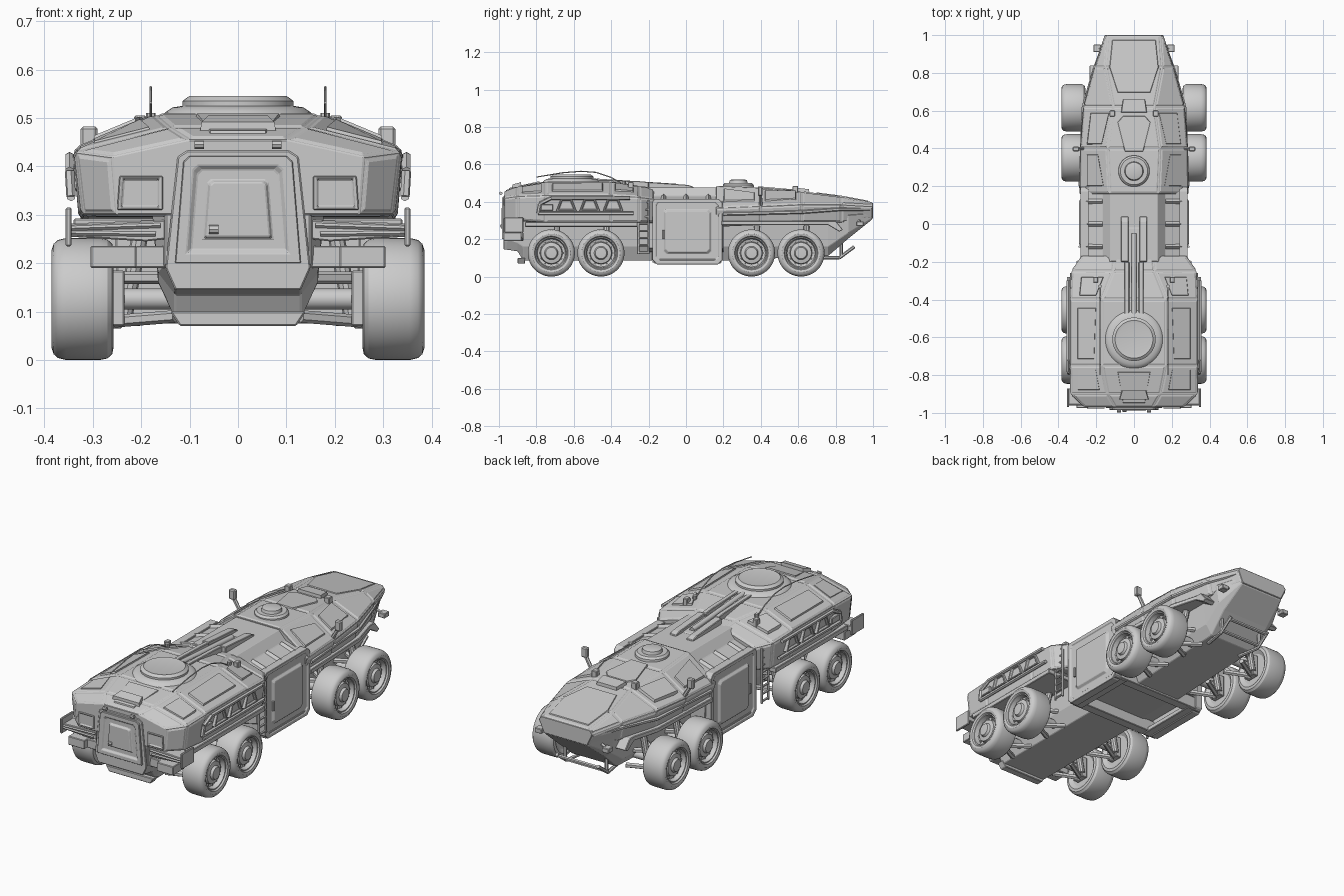
import bpy, bmesh, math
from mathutils import Vector, Matrix
from mathutils.bvhtree import BVHTree

if "Cube" in bpy.data.objects:
    bpy.data.objects.remove(bpy.data.objects["Cube"])

trees = []


def finish(name, bm, mirror=False, bevel=0.0, smooth=None):
    bmesh.ops.recalc_face_normals(bm, faces=bm.faces)
    me = bpy.data.meshes.new(name)
    bm.to_mesh(me)
    bm.free()
    ob = bpy.data.objects.new(name, me)
    bpy.context.collection.objects.link(ob)
    if smooth:
        bpy.ops.object.select_all(action='DESELECT')
        ob.select_set(True)
        bpy.context.view_layer.objects.active = ob
        bpy.ops.object.shade_smooth_by_angle(angle=math.radians(smooth))
    if bevel:
        b = ob.modifiers.new("Bevel", 'BEVEL')
        b.width, b.segments, b.limit_method = bevel, 1, 'ANGLE'
    if mirror:
        ob.modifiers.new("Mirror", 'MIRROR')
    return ob


def bridge(bm, a, b):
    return [bm.faces.new((a[i], a[i - 1], b[i - 1], b[i])) for i in range(len(a))]


def loft(name, sections, panel=0.0, bevel=0.003):
    """Skin symmetric cross-sections given as (y, [(x, z) bottom to top])."""
    bm = bmesh.new()
    rings = []
    for y, half in sections:
        ring = half + [(-x, z) for x, z in reversed(half)]
        rings.append([bm.verts.new((x, y, z)) for x, z in ring])
    skin = [f for a, b in zip(rings, rings[1:]) for f in bridge(bm, a, b)]
    bm.faces.new(rings[0])
    bm.faces.new(rings[-1])
    bmesh.ops.recalc_face_normals(bm, faces=bm.faces)
    trees.append(BVHTree.FromBMesh(bm))
    if panel:
        bmesh.ops.inset_individual(bm, faces=skin, thickness=0.007, use_even_offset=True)
        bmesh.ops.inset_individual(bm, faces=skin, thickness=0.003, depth=panel, use_even_offset=True)
    return finish(name, bm, bevel=bevel)


def prism(name, pts, axis, a, b, mirror=False, bevel=0.003, steps=()):
    """Extrude a 2D outline along an axis; steps (scale, depth) shape the b end."""
    bm = bmesh.new()
    place = {'x': lambda u, v, w: (w, u, v), 'y': lambda u, v, w: (u, w, v),
             'z': lambda u, v, w: (u, v, w)}[axis]
    us, vs = [p[0] for p in pts], [p[1] for p in pts]
    cu, cv = (min(us) + max(us)) / 2, (min(vs) + max(vs)) / 2
    out = 1 if b > a else -1
    rings = [[bm.verts.new(place(cu + (u - cu) * s, cv + (v - cv) * s, w)) for u, v in pts]
             for s, w in [(1, a), (1, b)] + [(s, b + out * d) for s, d in steps]]
    bm.faces.new(rings[0])
    bm.faces.new(rings[-1])
    for p, q in zip(rings, rings[1:]):
        bridge(bm, p, q)
    return finish(name, bm, mirror, bevel)


def box(name, x, y, z, mirror=False, bevel=0.003):
    return prism(name, [(x[0], y[0]), (x[1], y[0]), (x[1], y[1]), (x[0], y[1])],
                 'z', z[0], z[1], mirror, bevel)


def rods(name, pairs, r, mirror=False, sides=8):
    bm = bmesh.new()
    for p, q in pairs:
        p, q = Vector(p), Vector(q)
        m = Matrix.Translation((p + q) / 2) @ (q - p).to_track_quat('Z', 'Y').to_matrix().to_4x4()
        bmesh.ops.create_cone(bm, cap_ends=True, segments=sides, radius1=r, radius2=r,
                              depth=(q - p).length, matrix=m)
    return finish(name, bm, mirror, smooth=35 if sides > 4 else None)


def lathe(name, profile, matrix, mirror=False, seg=48):
    bm = bmesh.new()
    vs = [bm.verts.new((r, 0, h)) for r, h in profile]
    es = [bm.edges.new(e) for e in zip(vs, vs[1:])]
    bmesh.ops.spin(bm, geom=vs + es, cent=(0, 0, 0), axis=(0, 0, 1), angle=math.tau, steps=seg)
    bmesh.ops.remove_doubles(bm, verts=bm.verts, dist=1e-5)
    bm.transform(matrix)
    return finish(name, bm, mirror, smooth=30)


def roof_z(x, y):
    hits = [t.ray_cast(Vector((x, y, 2)), Vector((0, 0, -1)))[0] for t in trees]
    return max(h.z for h in hits if h)


def plate(name, pts, t, mirror=False):
    """Armour plate laid on the hull surface."""
    bm = bmesh.new()
    c = sum((Vector(p) for p in pts), Vector((0, 0))) / len(pts)
    inner = [c + (Vector(p) - c) * 0.94 for p in pts]
    lo = [bm.verts.new((x, y, roof_z(x, y) - 0.006)) for x, y in pts]
    hi = [bm.verts.new((q.x, q.y, roof_z(q.x, q.y) + t)) for q in inner]
    bm.faces.new(lo)
    bm.faces.new(hi)
    bridge(bm, lo, hi)
    return finish(name, bm, mirror)


# Hull sections
loft("rear_hull", [
    (-0.97, [(.25, .30), (.26, .42), (.10, .455)]),
    (-0.90, [(.32, .30), (.335, .43), (.14, .48)]),
    (-0.75, [(.325, .29), (.338, .435), (.17, .505)]),
    (-0.40, [(.325, .29), (.338, .435), (.17, .505)]),
    (-0.25, [(.32, .29), (.33, .425), (.11, .482)]),
    (-0.17, [(.26, .29), (.275, .415), (.10, .468)])], panel=0.004)
loft("middle_hull", [(y, [(.16, .13), (.25, .15), (.258, .40), (.165, .43), (.125, .475)])
                     for y in (-.2, .2)])
loft("front_hull", [
    (0.16, [(.26, .27), (.288, .365), (.13, .482)]),
    (0.40, [(.26, .28), (.285, .375), (.14, .472)]),
    (0.62, [(.25, .29), (.268, .385), (.11, .452)]),
    (0.83, [(.19, .29), (.21, .385), (.15, .425)]),
    (1.00, [(.125, .31), (.155, .375), (.14, .393)])], panel=0.004)
loft("rear_lower_hull", [(-.965, [(.13, .145), (.15, .20), (.15, .33)]),
                         (-.90, [(.13, .135), (.165, .18), (.18, .33)]),
                         (-.87, [(.13, .085), (.165, .16), (.18, .33)]),
                         (-.18, [(.13, .085), (.165, .16), (.18, .33)])])
loft("front_lower_hull", [(.18, [(.13, .085), (.165, .16), (.18, .33)]),
                          (.76, [(.13, .11), (.165, .16), (.19, .33)]),
                          (.87, [(.14, .205), (.175, .235), (.19, .33)]),
                          (.995, [(.125, .305), (.13, .312), (.14, .34)])])

# Roof armour plates
plate("hood_plate", [(-.09, .69), (.09, .69), (.135, .83), (.12, .98), (-.12, .98), (-.135, .83)], .008)
plate("driver_hatch", [(-.07, .59), (.07, .59), (.06, .66), (-.06, .66)], .02)
plate("front_roof_plate", [(-.05, .38), (.05, .38), (.09, .54), (.06, .575), (-.06, .575), (-.09, .54)], .01)
plate("rear_roof_plate", [(-.06, -.95), (.06, -.95), (.09, -.78), (-.09, -.78)], .01)
plate("rear_vision_block", [(-.08, -.93), (.08, -.93), (.065, -.88), (-.065, -.88)], .022)
for nm, p in {"front_slope_plate": [(.16, .2), (.25, .2), (.25, .37), (.19, .37)],
              "front_wing_plate": [(.17, .42), (.25, .42), (.23, .59), (.13, .59)],
              "rear_slope_plate": [(.2, -.44), (.3, -.44), (.3, -.72), (.21, -.72)],
              "rear_corner_plate": [(.2, -.77), (.3, -.77), (.3, -.88), (.18, -.88)],
              "rear_front_plate": [(.16, -.28), (.28, -.28), (.29, -.38), (.2, -.38)]}.items():
    plate(nm, p, .012, True)

# Turret, cupola and gun housing on the roof
lathe("turret", [(0, .49), (.165, .49), (.15, .512), (.135, .522), (.115, .525), (.115, .535),
                 (.1, .546), (.085, .543), (0, .546)], Matrix.Translation((0, -.61, 0)))
lathe("cupola", [(0, .46), (.085, .46), (.082, .49), (.072, .5), (.05, .5), (.046, .515), (.038, .518),
                 (0, .518)], Matrix.Translation((0, .28, 0)))
prism("gun_housing", [(-.2, .45), (.04, .45), (.04, .48), (.01, .49), (-.2, .505)], 'x', .03, .068, mirror=True)
prism("gun_fairing", [(-.48, .45), (-.2, .45), (-.2, .505), (-.25, .51), (-.48, .518)], 'x', .025, .05, mirror=True)
prism("gun_channel", [(-.48, .45), (.0, .45), (-.02, .478), (-.48, .505)], 'x', -.04, .04)
rods("gun_barrel", [((0, -.48, .51), (0, -.05, .482))], .014, sides=12)
for i, y in enumerate((-.12, 0, .12)):
    rods(f"flank_slat_{i + 1}", [((.165, y, .428), (.262, y, .398))], .014, True, 4)

# Side doors with raised centre panels
prism("side_door", [(-.18, .09), (-.155, .065), (.17, .065), (.195, .09), (.195, .395), (.175, .415),
                    (-.17, .415), (-.18, .40)], 'x', .24, .284, True, .002,
      [(.9, 0), (.88, -.006), (.68, -.006), (.62, .006)])
rods("door_handle", [((.288, -.12, .2), (.288, -.12, .25))], .006, True)
box("door_sill", (.2, .28), (-.17, .185), (.07, .095), True)
box("underbody_crossmember", (-.25, .25), (-.18, -.13), (.075, .14))
box("underbody_crossmember_front", (-.25, .25), (.14, .19), (.075, .14))

# Side ladders
rods("ladder", [((.3, y, .12), (.3, y, .41)) for y in (-.255, -.2)]
     + [((.3, -.255, .13 + .038 * i), (.3, -.2, .13 + .038 * i)) for i in range(8)], .006, True, 6)

# Rear side rack with trapezoid frames
rods("side_rack_rails", [((.345, -.79, .338), (.345, -.28, .338)), ((.348, -.72, .42), (.348, -.30, .42)),
                         ((.345, -.79, .338), (.348, -.78, .39)), ((.348, -.78, .39), (.348, -.72, .42))],
     .01, True, 6)
for i in range(3):
    y = -.64 + i * .125
    prism(f"side_rack_panel_{i + 1}", [(y - .055, .35), (y + .055, .35), (y + .03, .415), (y - .03, .415)],
          'x', .32, .352, True, .0015, [(.8, 0), (.72, -.012)])
box("side_rack_box", (.32, .352), (-.775, -.71), (.352, .385), True)

# Fenders and side trim
box("rear_fender", (.17, .34), (-.86, -.26), (.266, .292), True)
prism("front_fender", [(.15, .19), (.292, .19), (.275, .62), (.225, .8), (.15, .8)], 'z', .275, .298, True)
prism("front_fender_lip", [(.74, .298), (.80, .298), (.84, .25), (.82, .24), (.76, .275)], 'x', .17, .235, True)
rods("belt_trim", [((.285, .2, .335), (.268, .62, .345)), ((.268, .62, .345), (.21, .82, .36)),
                   ((.21, .82, .36), (.15, .98, .36))], .01, True, 6)

# Rear hatch and frame
prism("hatch_frame", [(-.15, .19), (-.125, .42), (-.105, .433), (.105, .433), (.125, .42), (.15, .19),
                      (.13, .145), (-.13, .145)], 'y', -.88, -.975, bevel=.003)
prism("rear_hatch", [(-.13, .20), (-.113, .41), (-.1, .422), (.1, .422), (.113, .41), (.13, .20)],
      'y', -.96, -.985, bevel=.002, steps=[(.82, 0), (.74, -.008), (.55, -.008), (.5, .002)])
rods("hatch_handle", [((-.06, -.985, .27), (-.04, -.985, .27))], .01)
rods("hatch_hinges", [((x, -.99, .445), (x + .02, -.99, .445)) for x in (-.09, .07)], .009)
prism("rear_cheek_panel", [(.155, .31), (.155, .38), (.245, .38), (.25, .31)], 'y', -.95, -.976, True,
      bevel=.002, steps=[(.85, 0), (.78, -.006)])

# Rear bumpers, lamps and skid bar
prism("rear_bumper", [(.14, .29), (.35, .282), (.352, .255), (.19, .245), (.145, .25)], 'y', -.87, -.955, True)
rods("bumper_strip", [((.16, -.957, .278), (.345, -.957, .272)), ((.17, -.957, .26), (.345, -.957, .262))],
     .005, True, 4)
box("bumper_end_plate", (.344, .356), (-.97, -.87), (.235, .315), True)
box("rear_lamp_box", (.21, .305), (-.975, -.88), (.19, .236), True)
prism("lamp_bracket", [(.14, .236), (.23, .236), (.25, .21), (.23, .19), (.14, .19)], 'y', -.87, -.95, True)
prism("rear_skid_bar", [(-.14, .1), (-.12, .07), (.12, .07), (.14, .1)], 'y', -.86, -.90)

# Nose face, bull bar and side lamps
prism("nose_face", [(-.12, .317), (.12, .317), (.145, .37), (.13, .386), (-.13, .386), (-.145, .37)],
      'y', .97, 1.0, bevel=.001, steps=[(.88, 0), (.84, -.006)])
rods("bull_bar", [((.1, .70, .10), (.12, .82, .10)), ((.12, .82, .10), (.12, .90, .16)),
                  ((.12, .89, .15), (0, .89, .15)), ((.12, .83, .11), (0, .83, .11)),
                  ((.12, .83, .11), (.12, .83, .19))], .009, True, 6)
box("nose_side_lamp", (.175, .215), (.91, .95), (.27, .295), True)
rods("nose_lamp_arm", [((.13, .92, .31), (.19, .93, .285))], .008, True, 6)

# Mirrors and small roof fittings
box("mirror", (.29, .325), (.385, .41), (.43, .482), True, .005)
rods("mirror_arm", [((.27, .40, .38), (.305, .398, .44))], .01, True, 6)
box("roof_sensor", (.19, .215), (-.31, -.28), (.45, .505), True)
box("front_periscope", (.1, .13), (.57, .60), (.44, .485), True)

# Whip antennas
whip = [(.18, -.33, .49), (.18, -.40, .53), (.18, -.48, .557), (.18, -.56, .563), (.18, -.66, .555), (.18, -.8, .532)]
rods("whip_antenna", list(zip(whip, whip[1:])), .003, True, 6)
rods("antenna_base", [((.18, -.33, .47), (.18, -.33, .51))], .01, True)

# Wheels and suspension
tyre = [(0, .27), (.08, .27), (.1, .257), (.114, .26), (.123, .27), (.126, .285), (.126, .355), (.122, .372),
        (.114, .381), (.102, .385), (.09, .382), (.085, .374), (.08, .374), (.074, .35), (.06, .346),
        (.056, .364), (.036, .368), (.03, .38), (0, .382)]
for i, y in enumerate((-.72, -.455, .35, .615), 1):
    z = .126
    lathe(f"wheel_{i}", tyre, Matrix.Translation((0, y, z)) @ Matrix.Rotation(math.pi / 2, 4, 'Y'), True)
    ring = [(y + .067 * math.cos(a), z + .067 * math.sin(a)) for a in (k * math.tau / 12 for k in range(12))]
    rods(f"wheel_bolts_{i}", [((.34, u, v), (.356, u, v)) for u, v in ring], .006, True, 6)
    rods(f"axle_{i}", [((.12, y, z), (.28, y, z))], .022, True, 12)
    rods(f"suspension_arms_{i}", [((.13, y + d, h), (.255, y, h2)) for d in (-.07, .07)
                                  for h, h2 in ((.09, .08), (.17, .17))], .013, True, 6)
    rods(f"shock_absorber_{i}", [((.235, y + .03, .09), (.2, y + .03, .27))], .017, True, 10)
    box(f"hub_carrier_{i}", (.235, .268), (y - .035, y + .035), (.07, .185), True)
